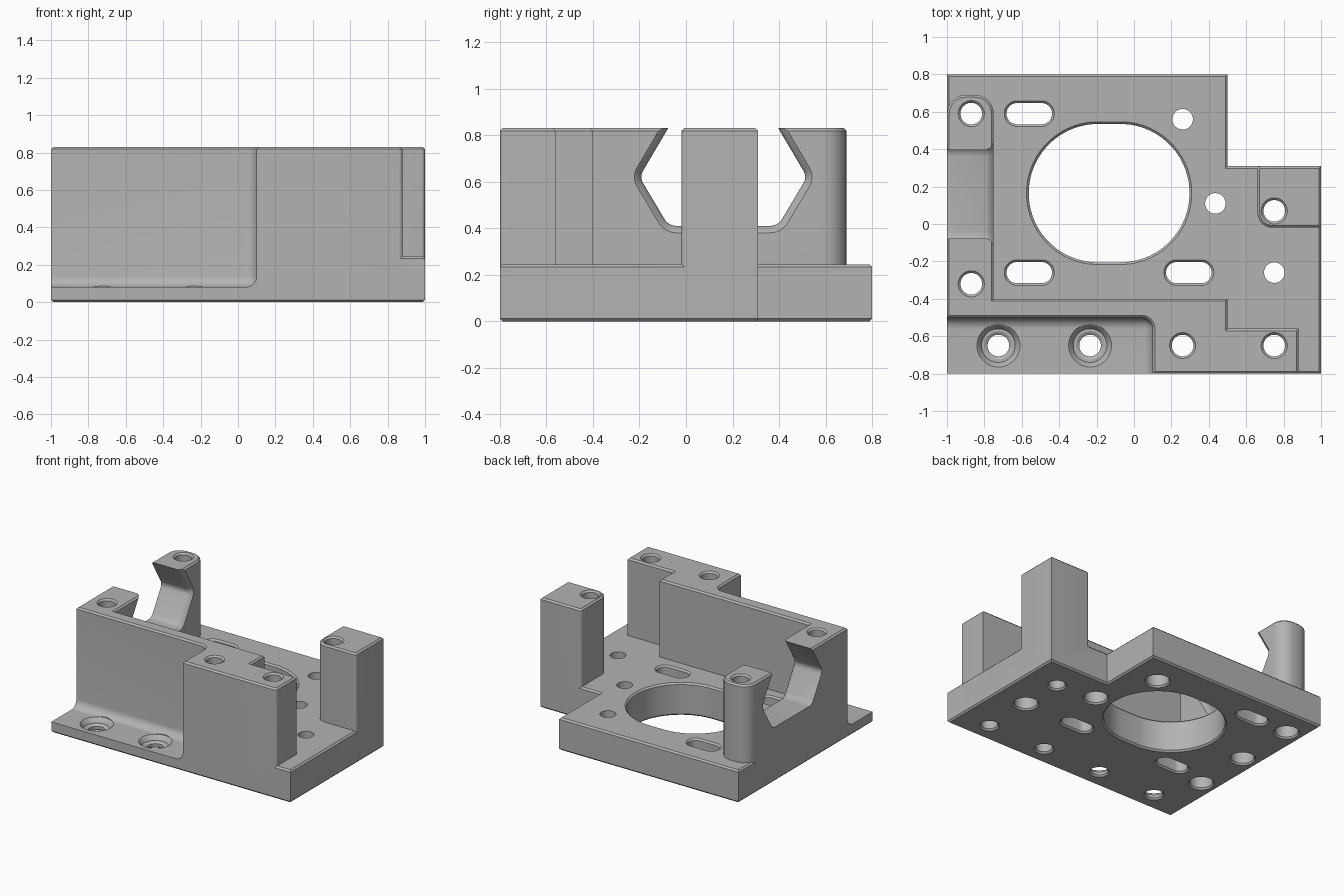
import bpy, bmesh, math
from mathutils import Vector

if "Cube" in bpy.data.objects:
    bpy.data.objects.remove(bpy.data.objects["Cube"])

C = 0.012          # edge chamfer
TOP, DECK, LEDGE = 0.83, 0.245, 0.08

grey = bpy.data.materials.new("machined_grey")
grey.diffuse_color = (0.45, 0.45, 0.45, 1)
grey.use_nodes = True
grey.node_tree.nodes["Principled BSDF"].inputs["Base Color"].default_value = grey.diffuse_color


def make_object(name, bm):
    bmesh.ops.recalc_face_normals(bm, faces=bm.faces)
    me = bpy.data.meshes.new(name)
    bm.to_mesh(me)
    bm.free()
    me.materials.append(grey)
    ob = bpy.data.objects.new(name, me)
    bpy.context.collection.objects.link(ob)
    return ob


def rounded(points, seg=6):
    """Outline from (x, y) or (x, y, radius) corners, counter-clockwise."""
    out, n = [], len(points)
    for i, p in enumerate(points):
        q = Vector(p[:2])
        if len(p) == 2:
            out.append(q)
            continue
        u = (Vector(points[i - 1][:2]) - q).normalized()
        v = (Vector(points[(i + 1) % n][:2]) - q).normalized()
        half = u.angle(v) / 2
        c = q + (u + v).normalized() * p[2] / math.sin(half)
        t = p[2] / math.tan(half)
        s, e = q + u * t - c, q + v * t - c
        a0 = math.atan2(s.y, s.x)
        da = (math.atan2(e.y, e.x) - a0 + math.pi) % (2 * math.pi) - math.pi
        for k in range(seg + 1):
            a = a0 + da * k / seg
            out.append(c + Vector((math.cos(a), math.sin(a))) * p[2])
    return out


def inset(loop, d):
    """Move a counter-clockwise outline inwards by d."""
    out, n = [], len(loop)
    for i, p in enumerate(loop):
        d1 = (p - loop[i - 1]).normalized()
        d2 = (loop[(i + 1) % n] - p).normalized()
        n1, n2 = Vector((-d1.y, d1.x)), Vector((-d2.y, d2.x))
        out.append(p + (n1 + n2) * d / (1 + n1.dot(n2)))
    return out


def loft(bm, rings):
    """Skin stacked rings of 3D points and cap both ends."""
    vs = [[bm.verts.new(p) for p in r] for r in rings]
    n = len(vs[0])
    for a, b in zip(vs, vs[1:]):
        for i in range(n):
            j = (i + 1) % n
            bm.faces.new((a[i], a[j], b[j], b[i]))
    bm.faces.new(vs[0][::-1])
    bm.faces.new(vs[-1])


def prism(name, points, layers, along_x=False):
    """Extrude an outline through (height, inset) layers."""
    loop, bm = rounded(points), bmesh.new()
    rings = []
    for h, d in layers:
        ring = inset(loop, d)
        rings.append([(h, p.x, p.y) if along_x else (p.x, p.y, h) for p in ring])
    loft(bm, rings)
    return make_object(name, bm)


def bore(bm, x, y, profile, stretch=0.0, n=32):
    """Round or slotted bore cutter from (z, radius) pairs."""
    rings = []
    for z, r in profile:
        ring = []
        for k in range(n):
            a = 2 * math.pi * (k + 0.5) / n
            side = math.copysign(stretch, math.cos(a))
            ring.append((x + side + r * math.cos(a), y + r * math.sin(a), z))
        rings.append(ring)
    loft(bm, rings)


def boolean(target, tool, operation):
    mod = target.modifiers.new(operation, 'BOOLEAN')
    mod.operation, mod.solver, mod.object = operation, 'EXACT', tool
    bpy.context.view_layer.objects.active = target
    bpy.ops.object.modifier_apply(modifier=mod.name)
    bpy.data.objects.remove(tool)


# Stepped base plate
body = prism("mounting_bracket",
             [(-1, -.8), (1, -.8), (1, .31), (.5, .31), (.5, .8), (-1, .8)],
             [(0, C), (C, 0), (DECK - C, 0), (DECK, C)])

# Filleted low ledge at the front left
bm = bmesh.new()
bmesh.ops.create_cube(bm, size=1)
for v in bm.verts:
    v.co = (.1 if v.co.x > 0 else -1.2, -.5 if v.co.y > 0 else -1,
            1.2 if v.co.z > 0 else LEDGE)
inner = []
for e in bm.edges:
    m = (e.verts[0].co + e.verts[1].co) / 2
    if (abs(m.x - .1) < .001) + (abs(m.y + .5) < .001) + (abs(m.z - LEDGE) < .001) == 2:
        inner.append(e)
bmesh.ops.bevel(bm, geom=inner, offset=.06, segments=6, profile=.5, affect='EDGES')
boolean(body, make_object("ledge_cutter", bm), 'DIFFERENCE')

# Uprights share the same chamfered top
tall = [(.16, 0), (TOP - C, 0), (TOP, C)]
wall = prism("front_wall",
             [(-1, -.5), (.1, -.5, .06), (.1, -.8), (.88, -.8, .02), (.88, -.56),
              (.5, -.56), (.5, -.4), (-1, -.4)], tall)
left = prism("left_upright",
             [(-1, -.5), (-.75, -.5), (-.75, .69, .1), (-1, .69, .1)], tall)
right = prism("right_post",
              [(.66, -.02, .08), (1, -.02, .02), (1, .31), (.66, .31, .02)], tall)

# Six-sided cradle opening through the left upright, flared on the inside
cradle = prism("cradle_cutter",
               [(-.035, .9), (-.2, .62, .05), (-.075, .41, .06),
                (.395, .41, .06), (.52, .62, .05), (.355, .9)],
               [(-1.2, 0), (-.79, 0), (-.77, -.008), (-.745, -.035), (-.7, -.06)], True)
boolean(left, cradle, 'DIFFERENCE')
for part in (wall, left, right):
    boolean(body, part, 'UNION')

# Bores, slots and the large motor opening
bm = bmesh.new()


def through(x, y, r, top, wide=False, stretch=0.0, n=32):
    low = ([(-.02, .09), (0, .09), (C, .08), (.12, .08), (.12, r)] if wide else
           [(-.02, r + C), (0, r + C), (C, r)])
    bore(bm, x, y, low + [(top - C, r), (top, r + C), (top + .02, r + C)], stretch, n)


for x, y, wide in ((-.87, .59, True), (-.87, -.32, True), (.75, .07, False),
                   (.26, -.65, False), (.75, -.65, False)):
    through(x, y, .058, TOP, wide)
for x, y in ((.26, .56), (.435, .11), (.75, -.26)):
    bore(bm, x, y, [(-.02, .09), (0, .09), (C, .08), (.12, .08), (.12, .055), (.3, .055)])
bore(bm, -.87, .12, [(-.02, .09), (0, .09), (C, .08), (.2, .08)])
for x in (-.725, -.235):
    bore(bm, x, -.65, [(-.02, .07), (0, .07), (C, .058), (.035, .058), (.045, .075),
                       (.045, .09), (.07, .105), (LEDGE, .115), (.12, .115)])
for x, y in ((-.56, .59), (-.56, -.26), (.293, -.26)):
    through(x, y, .057, DECK, stretch=.065)
through(-.133, .165, .37, DECK, stretch=.06, n=64)
boolean(body, make_object("bore_cutter", bm), 'DIFFERENCE')

# Merge coplanar seams, then smooth the curved faces
bm = bmesh.new()
bm.from_mesh(body.data)
bmesh.ops.remove_doubles(bm, verts=bm.verts, dist=.0002)
bmesh.ops.dissolve_limit(bm, angle_limit=.01, verts=bm.verts, edges=bm.edges)
bm.to_mesh(body.data)
bm.free()
bpy.ops.object.select_all(action='DESELECT')
body.select_set(True)
bpy.context.view_layer.objects.active = body
bpy.ops.object.shade_smooth_by_angle(angle=math.radians(30))
